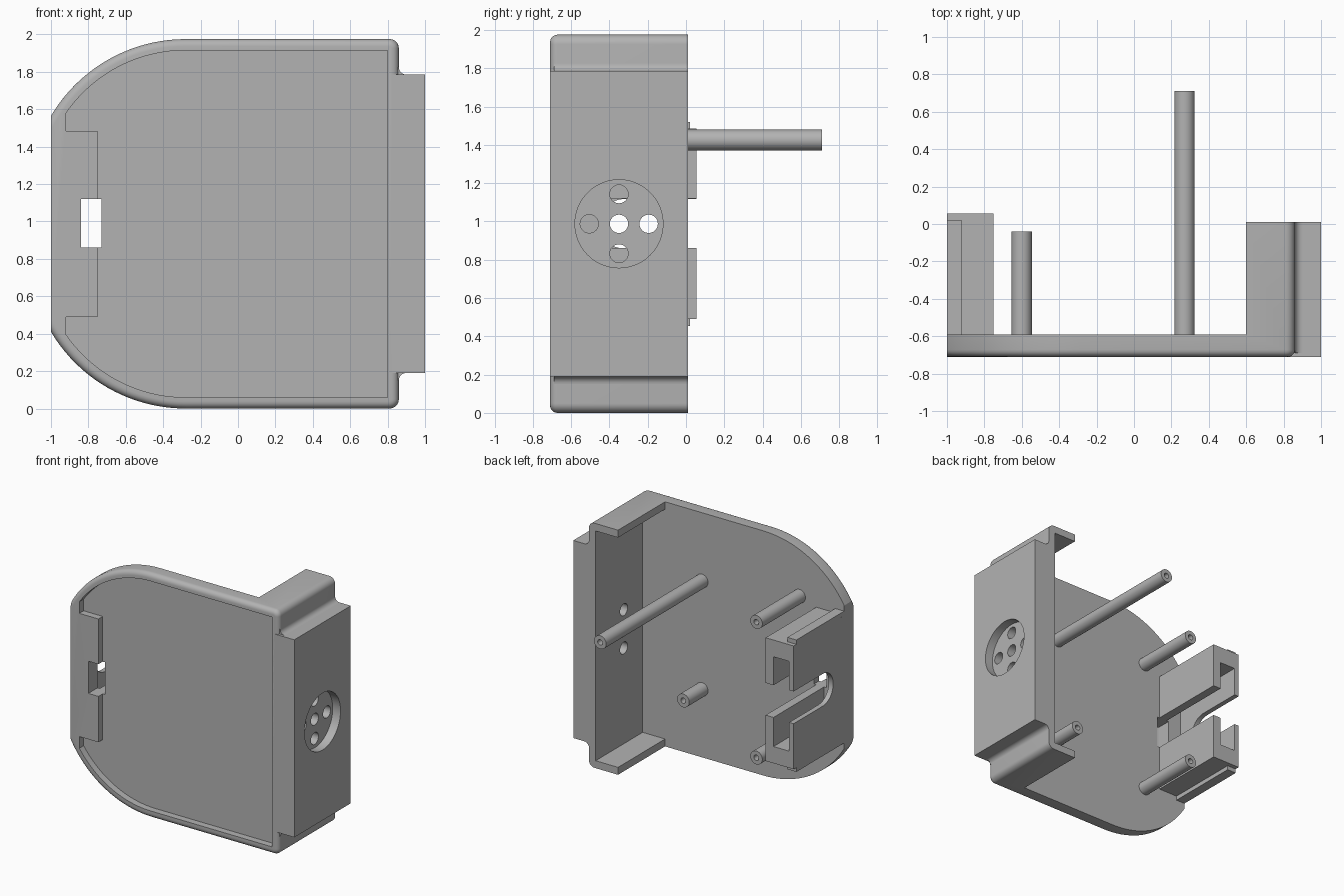
import bpy, bmesh, math
from mathutils import Vector

if "Cube" in bpy.data.objects:
    bpy.data.objects.remove(bpy.data.objects["Cube"], do_unlink=True)

H = 1.975                       # case height
MID = H / 2
FRONT, FLOOR, BACK = -0.71, -0.59, 0.01

grey = bpy.data.materials.new("plain grey")
grey.use_nodes = True
grey.diffuse_color = (0.45, 0.45, 0.45, 1)
grey.node_tree.nodes["Principled BSDF"].inputs["Base Color"].default_value = (0.45, 0.45, 0.45, 1)


def prism(name, pts, a, b, axis="y", bevel_rule=None):
    """Extrude a closed outline: (x, z) along y, or (y, z) along x."""
    place = (lambda u, v, w: (u, w, v)) if axis == "y" else (lambda u, v, w: (w, u, v))
    bm = bmesh.new()
    face = bm.faces.new([bm.verts.new(place(u, v, a)) for u, v in pts])
    new = bmesh.ops.extrude_face_region(bm, geom=[face])["geom"]
    shift = Vector(place(0, 0, b - a))
    bmesh.ops.translate(bm, vec=shift, verts=[g for g in new if isinstance(g, bmesh.types.BMVert)])
    bmesh.ops.recalc_face_normals(bm, faces=bm.faces)
    if bevel_rule:
        bmesh.ops.bevel(bm, geom=[e for e in bm.edges if bevel_rule(e)], offset=0.038,
                        segments=5, profile=0.5, affect="EDGES")
    mesh = bpy.data.meshes.new(name)
    bm.to_mesh(mesh)
    bm.free()
    mesh.materials.append(grey)
    obj = bpy.data.objects.new(name, mesh)
    bpy.context.collection.objects.link(obj)
    return obj


def rect(u0, u1, v0, v1):
    return [(u0, v0), (u1, v0), (u1, v1), (u0, v1)]


def arc(cu, cv, r, start, end, n):
    angles = [math.radians(start + (end - start) * i / n) for i in range(n + 1)]
    return [(cu + r * math.cos(t), cv + r * math.sin(t)) for t in angles]


def mirrored(half):
    """Close an upper half outline with its reflection below mid height."""
    return half + [(u, H - v) for u, v in reversed(half)]


def cut(obj, *cutters):
    for c in cutters:
        c.hide_render = True
        m = obj.modifiers.new("cut", "BOOLEAN")
        m.operation, m.solver, m.object = "DIFFERENCE", "EXACT", c
        bpy.context.view_layer.objects.active = obj
        bpy.ops.object.modifier_apply(modifier=m.name)


def curved_corner(inset, x_end, n=20):
    """Large arc from the flat top edge down to the left edge."""
    r = 0.837 - inset
    end = math.degrees(math.acos((x_end + 0.28) / r))
    return arc(-0.28, H - 0.837, r, 90, end, n)


# Case body: tray with rounded front rim and a wrapped right end
outline = mirrored(arc(0.81, H - 0.05, 0.05, 0, 90, 8) + curved_corner(0, -1))


def front_rim(e):
    a, b = (v.co for v in e.verts)
    on_left = a.x < -0.99 and b.x < -0.99
    return abs(a.y - FRONT) < 1e-4 and abs(b.y - FRONT) < 1e-4 and not on_left


case_body = prism("case_body", outline, FRONT, BACK, bevel_rule=front_rim)

# Hollow behind the front plate, leaving the top and bottom returns on the right
hollow = prism("hollow_cutter", mirrored([(0.8, H - 0.06), (0.6, H - 0.06), (0.6, 3), (-2, 3)]), FLOOR, 1)
# Shallow recess in the front, stepping round the clip
recess = prism("recess_cutter", mirrored([(0.8, H - 0.06)] + curved_corner(0.06, -0.92)
               + [(-0.92, 1.485), (-0.75, 1.485)]), -1, FRONT + 0.055)
window = prism("window_cutter", rect(-0.84, -0.73, 0.86, 1.12), -1, 1)

# Side wall with a round sunken grille
side_wall = prism("side_wall", rect(0.81, 1.0, 0.19, H - 0.19), FRONT, BACK)
GY = -0.35
dish = prism("dish_cutter", arc(GY, MID, 0.23, 0, 360, 48)[:-1], 0.93, 1.2, "x")
grille = [prism("grille_hole_cutter", arc(GY + dy, MID + dz, 0.048, 0, 360, 24)[:-1], 0.7, 1.2, "x")
          for dy, dz in ((0, 0), (0.155, 0), (-0.155, 0), (0, 0.155), (0, -0.155))]

cut(case_body, hollow, recess, window, *grille)
cut(side_wall, dish, *grille)

# Concave fillets where the side wall meets the returns
top = H - 0.19
half = [(0.85, top - 0.005), (0.9, top - 0.005)] + arc(0.9, top + 0.04, 0.04, 270, 180, 8) + [(0.85, top + 0.04)]
fillets = [prism("upper_fillet", half, FRONT + 0.02, BACK),
           prism("lower_fillet", [(u, H - v) for u, v in half], FRONT + 0.02, BACK)]

# Clip: two facing channels with a slot through the middle
clip = prism("clip", rect(-1, -0.75, H - 1.485, 1.485), -0.64, 0.055)
channel = prism("channel_cutter", rect(-0.96, -0.82, H - 1.35, 1.35), FLOOR, 1)
slot = prism("slot_cutter", arc(-0.32, MID, 0.13, 90, 270, 16) + [(1, MID - 0.13), (1, MID + 0.13)],
             -1.2, -0.9, "x")
cut(clip, channel, window, slot)
rails = [prism("upper_rail", rect(-1, -0.92, 1.48, 1.52), -0.6, 0.02),
         prism("lower_rail", rect(-1, -0.92, H - 1.52, H - 1.48), -0.6, 0.02)]

# Mounting posts with bored ends
posts = []
for name, x, z, end in (("long_post", 0.27, 1.425, 0.71), ("short_post", 0.27, H - 1.425, -0.35),
                        ("upper_clip_post", -0.6, 1.535, -0.04), ("lower_clip_post", -0.6, H - 1.535, -0.04)):
    post = prism(name, arc(x, z, 0.054, 0, 360, 32)[:-1], FLOOR - 0.02, end)
    bore = prism("bore_cutter", arc(x, z, 0.022, 0, 360, 20)[:-1], end - 0.15, end + 0.1)
    cut(post, bore)
    posts.append(post)

# Remove cutters and smooth the rounded faces
for obj in [o for o in bpy.data.objects if "_cutter" in o.name]:
    bpy.data.objects.remove(obj, do_unlink=True)
for obj in [case_body, side_wall, clip] + fillets + rails + posts:
    bpy.ops.object.select_all(action="DESELECT")
    obj.select_set(True)
    bpy.context.view_layer.objects.active = obj
    bpy.ops.object.shade_smooth_by_angle(angle=math.radians(30))
